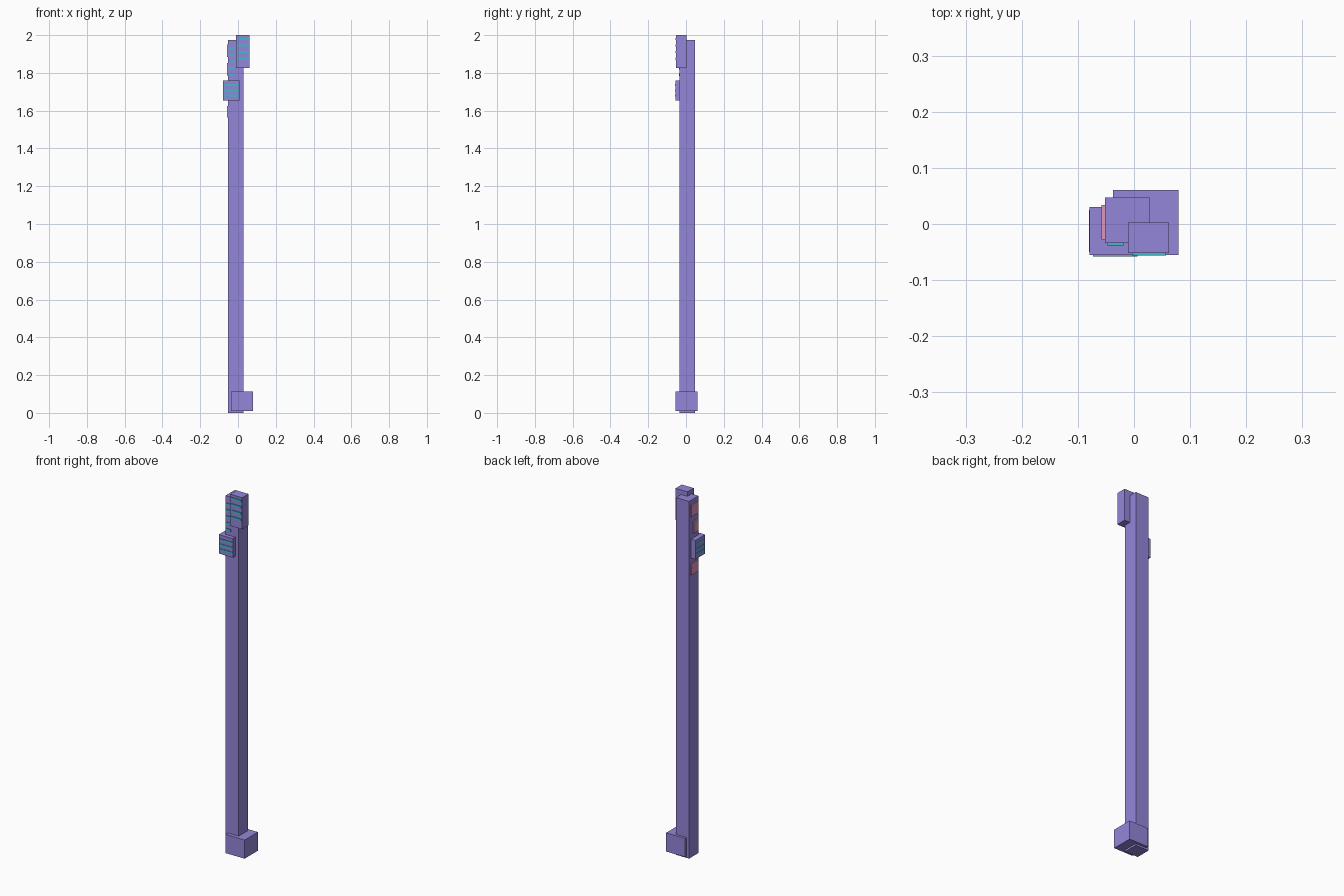
import bpy


def material(name, color):
    m = bpy.data.materials.new(name)
    m.diffuse_color = color
    return m


STONE = material("violet", (0.30, 0.24, 0.70, 1))
TEAL = material("teal", (0.05, 0.50, 0.60, 1))
PINK = material("pink", (0.75, 0.30, 0.50, 1))


def box(name, x, y, z, mat):
    """Box from (min, max) pairs on each axis."""
    bpy.ops.mesh.primitive_cube_add(size=1, location=[sum(r) / 2 for r in (x, y, z)])
    o = bpy.context.object
    o.name = name
    o.scale = [r[1] - r[0] for r in (x, y, z)]
    bpy.ops.object.transform_apply(location=False, rotation=False, scale=True)
    o.data.materials.append(mat)
    return o


# main post, foot block and the two blocks near the top
box("post", (-0.052, 0.028), (-0.034, 0.047), (0.0, 1.975), STONE)
box("foot_block", (-0.037, 0.079), (-0.055, 0.061), (0.01, 0.113), STONE)
box("top_block", (-0.011, 0.062), (-0.052, 0.003), (1.825, 2.0), STONE)
box("side_block", (-0.079, 0.007), (-0.055, 0.030), (1.655, 1.76), STONE)

# thin teal strips across the front faces
for z in (1.875, 1.91, 1.945, 1.98):
    box("top_strip", (-0.004, 0.057), (-0.056, -0.050), (z - 0.006, z + 0.006), TEAL)
for z in (1.68, 1.707, 1.735):
    box("side_front_strip", (-0.073, 0.006), (-0.058, -0.053), (z - 0.005, z + 0.005), TEAL)
    box("side_left_strip", (-0.080, -0.075), (-0.050, 0.025), (z - 0.005, z + 0.005), TEAL)
for z in (1.79, 1.825, 1.86, 1.895, 1.93):
    box("post_strip", (-0.047, -0.019), (-0.038, -0.032), (z - 0.006, z + 0.006), TEAL)

# pink plates on the left face of the post
for y0, y1, z0, z1 in ((-0.028, 0.034, 1.885, 1.95), (-0.028, 0.015, 1.787, 1.853),
                       (-0.028, 0.034, 1.563, 1.625)):
    box("left_plate", (-0.058, -0.050), (y0, y1), (z0, z1), PINK)
